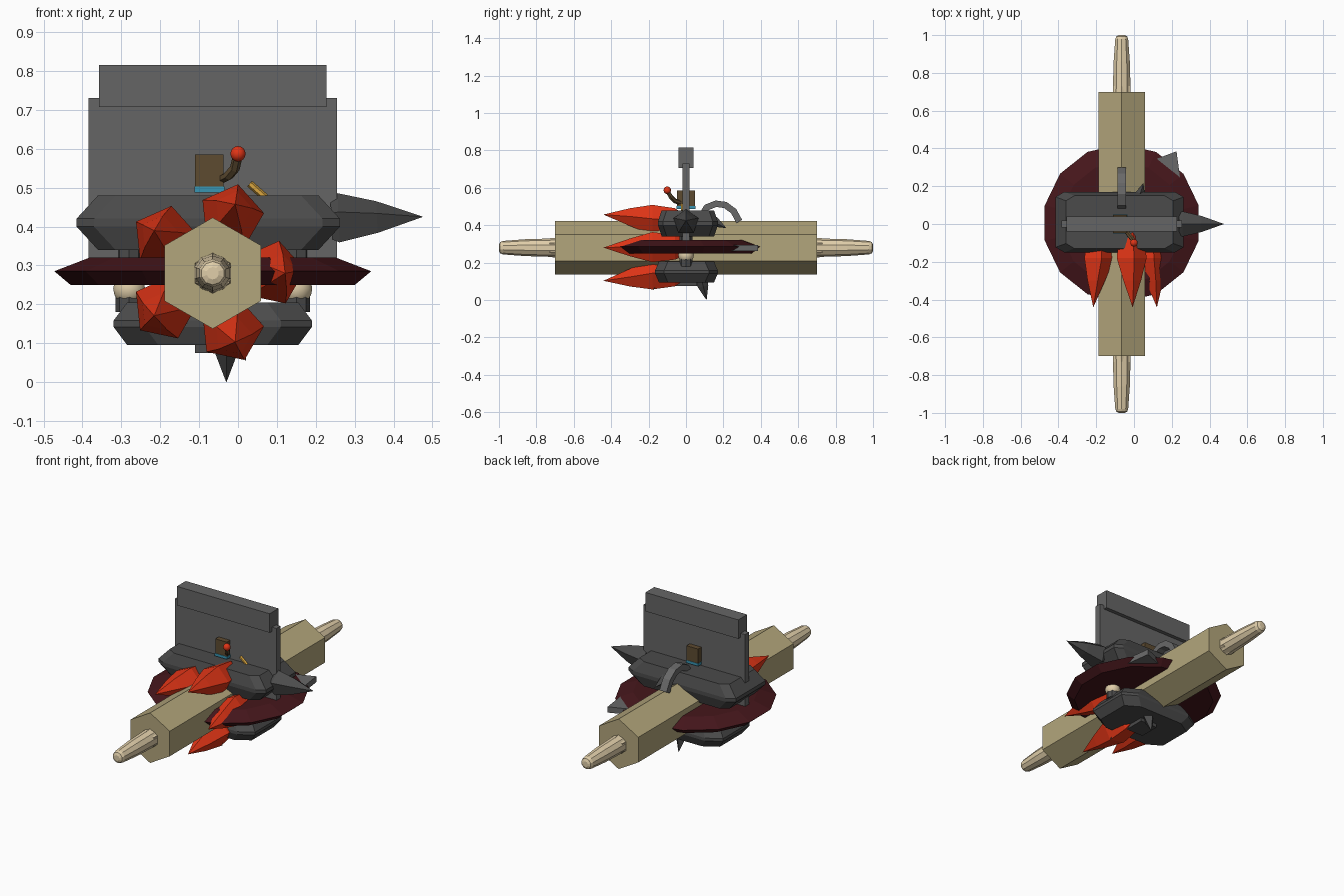
import bpy, bmesh, math
from mathutils import Vector

if "Cube" in bpy.data.objects:
    bpy.data.objects.remove(bpy.data.objects["Cube"])

def mat(name, r, g, b, a=1.0):
    m = bpy.data.materials.new(name)
    m.diffuse_color = (r, g, b, a)
    m.use_nodes = True
    m.node_tree.nodes["Principled BSDF"].inputs["Base Color"].default_value = m.diffuse_color
    return m

WOOD = mat("wood", 0.45, 0.38, 0.2)
CREAM = mat("cream", 0.75, 0.62, 0.4)
RED = mat("flame_red", 0.75, 0.035, 0.008)
MAROON = mat("maroon", 0.06, 0.008, 0.011)
DARK = mat("charcoal", 0.07, 0.07, 0.07)
GREY = mat("grey", 0.14, 0.14, 0.14)
GLASS = mat("panel_grey", 0.13, 0.13, 0.13, 0.9)
BROWN = mat("brown", 0.11, 0.07, 0.03)
BLUE = mat("blue", 0.04, 0.3, 0.45)
GOLD = mat("gold", 0.7, 0.38, 0.05)

def loft(name, rings, material):
    """Skin closed rings of equal count and cap both ends."""
    bm = bmesh.new()
    vs = [[bm.verts.new(p) for p in r] for r in rings]
    n = len(rings[0])
    for a, b in zip(vs, vs[1:]):
        for i in range(n):
            j = (i + 1) % n
            bm.faces.new((a[i], a[j], b[j], b[i]))
    bm.faces.new(vs[0][::-1])
    bm.faces.new(vs[-1])
    bmesh.ops.remove_doubles(bm, verts=bm.verts, dist=1e-5)
    bmesh.ops.recalc_face_normals(bm, faces=bm.faces)
    me = bpy.data.meshes.new(name)
    bm.to_mesh(me)
    bm.free()
    me.materials.append(material)
    ob = bpy.data.objects.new(name, me)
    bpy.context.collection.objects.link(ob)
    return ob

def ring(c, axis, r, n, turn=0.0, rx=1.0):
    """Regular ring round c, facing axis; turn 0 starts at the upward side."""
    axis = Vector(axis).normalized()
    up = Vector((0, 0, 1)) if abs(axis.z) < 0.9 else Vector((0, 1, 0))
    side = up.cross(axis).normalized()
    up = axis.cross(side)
    return [Vector(c) + r * (up * math.cos(t) + side * rx * math.sin(t))
            for t in (turn + math.tau * i / n for i in range(n))]

def spindle(name, a, b, stations, n, material, turn=0.0, rx=1.0):
    """Stations are (fraction from a to b, radius)."""
    a, b = Vector(a), Vector(b)
    return loft(name, [ring(a.lerp(b, t), b - a, max(r, 0.0005), n, turn, rx)
                       for t, r in stations], material)

def box(name, x0, x1, y0, y1, z0, z1, material):
    return loft(name, [[(x0, y0, z), (x1, y0, z), (x1, y1, z), (x0, y1, z)]
                       for z in (z0, z1)], material)

def ball(name, c, r, material):
    bm = bmesh.new()
    bmesh.ops.create_uvsphere(bm, u_segments=14, v_segments=8, radius=r)
    for f in bm.faces:
        f.smooth = True
    me = bpy.data.meshes.new(name)
    bm.to_mesh(me)
    bm.free()
    me.materials.append(material)
    ob = bpy.data.objects.new(name, me)
    ob.location = c
    bpy.context.collection.objects.link(ob)

def bar_path(name, pts, x, w, h, material):
    """Rectangular bar bent through (y, z) points."""
    rings = []
    for i, p in enumerate(pts):
        a, b = pts[max(i - 1, 0)], pts[min(i + 1, len(pts) - 1)]
        d = Vector((b[0] - a[0], b[1] - a[1])).normalized()
        ny, nz = -d.y * h / 2, d.x * h / 2
        rings.append([(x + sx * w / 2, p[0] + s * ny, p[1] + s * nz)
                      for sx, s in ((-1, -1), (1, -1), (1, 1), (-1, 1))])
    return loft(name, rings, material)

CX, CZ = -0.065, 0.28

# six-sided roller with a tapered grip at each end
spindle("roller", (CX, -0.7, CZ), (CX, 0.7, CZ), [(0, 0.143), (1, 0.143)], 6, WOOD)
for s, label in ((-1, "front"), (1, "back")):
    spindle(label + "_grip", (CX, s * 0.69, CZ), (CX, s * 1.0, CZ),
            [(0, 0.05), (0.55, 0.045), (0.93, 0.036), (0.98, 0.03), (1, 0.016)], 10, CREAM)
    spindle(label + "_collar", (CX, s * 0.69, CZ), (CX, s * 0.73, CZ),
            [(0, 0.053), (1, 0.05)], 6, CREAM)

# bevelled disc
disc = [ring((CX, 0.005, z), (0, 0, 1), r, 14, math.pi / 14 + math.pi / 2)
        for z, r in ((0.25, 0.375), (0.285, 0.418), (0.32, 0.325))]
loft("disc", disc, MAROON)

# ring of five flames pointing forward
for i in range(5):
    a = math.tau * i / 5
    d = Vector((math.cos(a), 0, math.sin(a)))
    c = Vector((CX, 0, CZ))
    rings = []
    for y, off, r in ((0.03, 0.12, 0.035), (-0.06, 0.15, 0.07), (-0.18, 0.153, 0.085),
                      (-0.3, 0.17, 0.05), (-0.44, 0.186, 0.0005)):
        rings.append(ring(c + d * off + Vector((0, y, 0)), (0, -1, 0), r, 5,
                          math.radians(12)))
    loft("flame_%d" % (i + 1), rings, RED)

# bevelled upper and lower blocks
def block(name, x0, x1, y0, y1, z0, z1, ix, iy, cut):
    def outline(z, k):
        a, b, c, d = x0 + ix * k, x1 - ix * k, y0 + iy * k, y1 - iy * k
        q = cut * 0.6
        return [(a + cut, c, z), (b - cut, c, z), (b, c + q, z), (b, d - q, z),
                (b - cut, d, z), (a + cut, d, z), (a, d - q, z), (a, c + q, z)]
    m, h = (z0 + z1) / 2, (z1 - z0) / 2
    loft(name, [outline(z0, 1), outline(m - h * 0.15, 0), outline(m + h * 0.15, 0),
                outline(z1, 1)], DARK)

block("upper_block", -0.415, 0.262, -0.15, 0.17, 0.34, 0.48, 0.055, 0.02, 0.045)
block("lower_block", -0.32, 0.19, -0.165, 0.17, 0.095, 0.205, 0.035, 0.02, 0.08)
for x in (-0.28, 0.15):
    ball("side_knob", (x, 0, 0.24), 0.042, CREAM)
    spindle("side_post", (x, 0, 0.18), (x, 0, 0.36), [(0, 0.035), (1, 0.035)], 8, DARK)

# upright panel with thick top rail
box("panel", -0.385, 0.255, -0.018, 0.018, 0.3, 0.73, GLASS)
box("panel_rail", -0.358, 0.228, -0.04, 0.04, 0.707, 0.815, GLASS)

# side, underside and rear spikes
spindle("side_spike", (0.24, 0, 0.415), (0.475, 0, 0.425),
        [(0, 0.06), (0.08, 0.07), (0.5, 0.045), (1, 0)], 5, DARK)
spindle("under_spike", (-0.03, 0.08, 0.12), (-0.03, 0.11, 0.0),
        [(0, 0.036), (0.4, 0.028), (1, 0)], 4, DARK)
spindle("small_under_spike", (0.0, -0.13, 0.12), (0.02, -0.175, 0.055),
        [(0, 0.025), (1, 0)], 4, DARK)
box("under_plate", -0.11, 0.0, -0.06, 0.06, 0.075, 0.1, DARK)
loft("rear_fin", [[(0.225, 0.385, z), (0.08, 0.33, z), (0.25, 0.2, z)]
                  for z in (0.262, 0.295)], GREY)
spindle("back_spike", (0.03, 0.15, 0.42), (0.05, 0.215, 0.385),
        [(0, 0.03), (1, 0)], 4, DARK)

# square cup with blue band, curved stem and red bead
box("cup", -0.11, -0.037, -0.048, 0.048, 0.5, 0.585, BROWN)
box("cup_band", -0.112, -0.035, -0.05, 0.05, 0.488, 0.503, BLUE)
stem = [Vector(p) for p in ((-0.045, -0.03, 0.52), (-0.025, -0.06, 0.53),
                            (-0.008, -0.08, 0.55), (0, -0.1, 0.585))]
loft("stem", [ring(p, (0.3, -0.6, 0.5), 0.013, 6) for p in stem], BROWN)
ball("bead", (0, -0.1, 0.587), 0.02, RED)
spindle("gold_pin", (0.03, -0.02, 0.51), (0.07, -0.02, 0.475),
        [(0, 0.009), (1, 0.009)], 6, GOLD)

# curved rear handle
bar_path("rear_hook", [(0.09, 0.46), (0.11, 0.495), (0.16, 0.515), (0.21, 0.508),
                       (0.255, 0.475), (0.285, 0.42)], -0.065, 0.045, 0.035, GREY)
